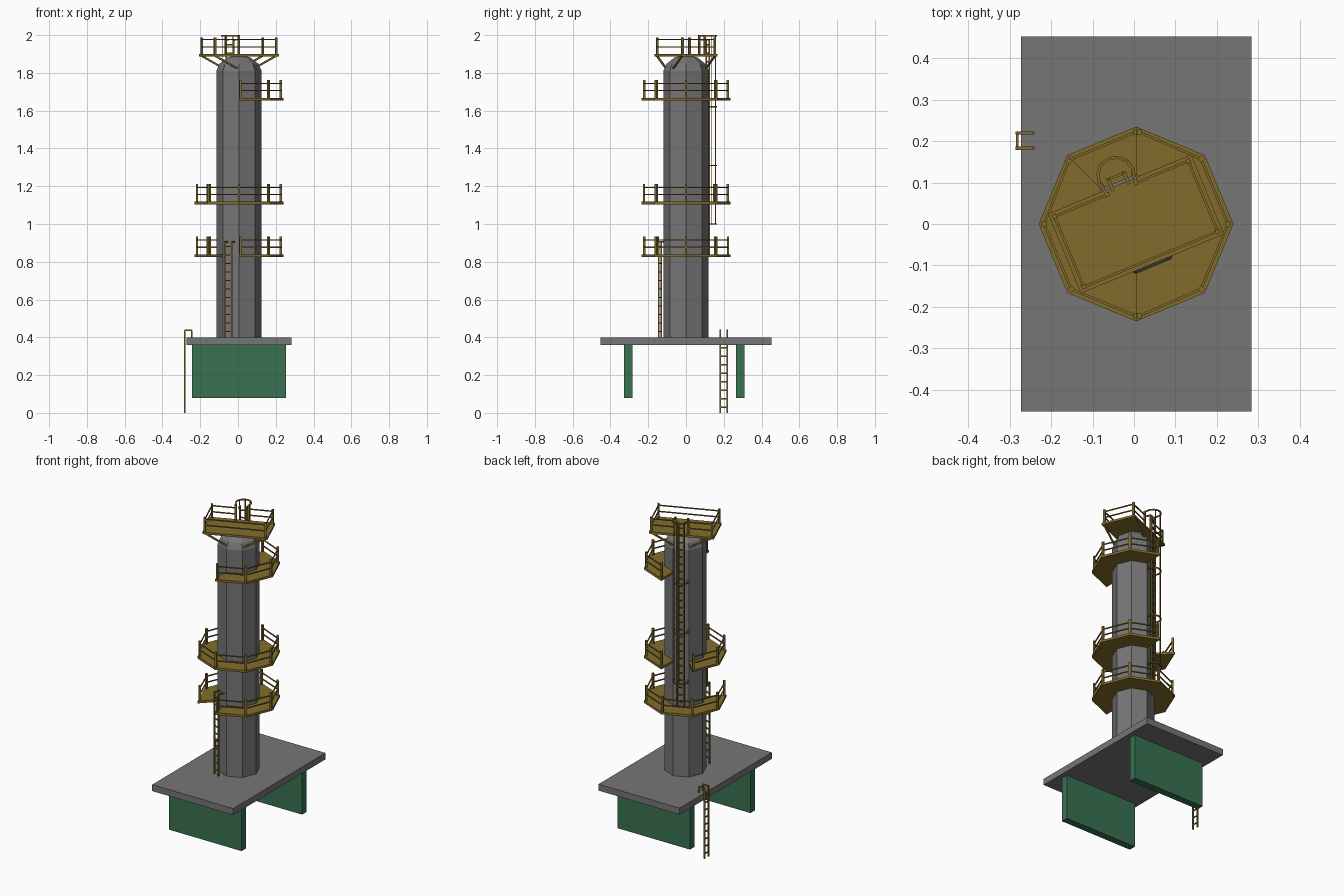
import bpy, bmesh, math
from mathutils import Vector, Matrix

if "Cube" in bpy.data.objects:
    bpy.data.objects.remove(bpy.data.objects["Cube"])

CX = 0.005                      # tower axis is slightly off centre in x


def material(name, rgb):
    m = bpy.data.materials.new(name)
    m.diffuse_color = (*rgb, 1)
    m.use_nodes = True
    m.node_tree.nodes["Principled BSDF"].inputs["Base Color"].default_value = m.diffuse_color
    return m


GREY = material("concrete grey", (0.18, 0.18, 0.185))
GOLD = material("ochre steel", (0.225, 0.152, 0.025))
GREEN = material("pier green", (0.04, 0.165, 0.082))


def finish(bm, name, mat):
    bmesh.ops.recalc_face_normals(bm, faces=bm.faces)
    me = bpy.data.meshes.new(name)
    bm.to_mesh(me)
    bm.free()
    me.materials.append(mat)
    ob = bpy.data.objects.new(name, me)
    bpy.context.collection.objects.link(ob)
    return ob


def prism(bm, pts, z0, z1):
    """Extrude a flat outline from z0 to z1."""
    f = bm.faces.new([bm.verts.new((x, y, z0)) for x, y in pts])
    r = bmesh.ops.extrude_face_region(bm, geom=[f])
    for v in r["geom"]:
        if isinstance(v, bmesh.types.BMVert):
            v.co.z = z1


def beam(bm, p, q, w, ref=None):
    """Square bar from p to q."""
    p, q = Vector(p), Vector(q)
    d = (q - p).normalized()
    ref = Vector(ref) if ref else (Vector((1, 0, 0)) if abs(d.z) > 0.9 else Vector((0, 0, 1)))
    s = d.cross(ref).normalized()
    t = d.cross(s)
    m = Matrix((s, t, d)).transposed().to_4x4()
    m.translation = (p + q) / 2
    bmesh.ops.create_cube(bm, size=1, matrix=m @ Matrix.Diagonal((w, w, (q - p).length, 1)))


def path(bm, pts, w):
    for a, b in zip(pts, pts[1:]):
        beam(bm, a, b, w)


def polar(r, deg, z=None):
    a = math.radians(deg)
    x, y = CX + r * math.cos(a), r * math.sin(a)
    return (x, y) if z is None else (x, y, z)


def frame(deg):
    """Local frame on the tower: u sideways, d outward along deg."""
    a = math.radians(deg)
    out, side = Vector((math.cos(a), math.sin(a), 0)), Vector((math.sin(a), -math.cos(a), 0))
    return lambda u, d, z: Vector((CX, 0, z)) + side * u + out * d


def box(name, x0, x1, y0, y1, z0, z1, mat):
    bm = bmesh.new()
    prism(bm, [(x0, y0), (x1, y0), (x1, y1), (x0, y1)], z0, z1)
    finish(bm, name, mat)


# base slab and the two piers
box("base_slab", -0.273, 0.284, -0.453, 0.453, 0.36, 0.40, GREY)
box("pier_front", -0.244, 0.254, -0.328, -0.284, 0.08, 0.36, GREEN)
box("pier_back", -0.244, 0.254, 0.266, 0.31, 0.08, 0.36, GREEN)

# eight-sided tower with domed top
bm = bmesh.new()
rings = [[bm.verts.new(polar(r, 45 * i, z)) for i in range(8)]
         for r, z in ((0.12, 0.4), (0.12, 1.81), (0.103, 1.848), (0.06, 1.882))]
tip = bm.verts.new((CX, 0, 1.896))
bm.faces.new(rings[0])
for a, b in zip(rings, rings[1:]):
    for i in range(8):
        j = (i + 1) % 8
        bm.faces.new((a[i], a[j], b[j], b[i]))
for i in range(8):
    bm.faces.new((rings[-1][i], rings[-1][(i + 1) % 8], tip))
finish(bm, "tower", GREY)


# ring platforms with posts and two rails
def platform(name, a0, a1, z):
    angs = list(range(a0, a1 + 1, 45))
    bm = bmesh.new()
    prism(bm, [polar(0.235, a) for a in angs] + [polar(0.118, a) for a in reversed(angs)], z - 0.014, z)
    finish(bm, name + "_deck", GOLD)
    bm = bmesh.new()
    posts = [a0 + 2] + angs[1:-1] + [a1 - 2]
    for a in posts:
        beam(bm, polar(0.222, a, z), polar(0.222, a, z + 0.094), 0.012, polar(1, a, 0))
    for h in (0.038, 0.076):
        path(bm, [polar(0.222, a, z + h) for a in posts], 0.006)
    finish(bm, name + "_railing", GOLD)


platform("lower_platform", -90, 225, 0.839)
platform("middle_platform", -225, 90, 1.118)
platform("upper_platform", -90, 90, 1.668)

# rectangular top platform, turned with the tower face
L = frame(112.5)
HX, HY, ZT = 0.187, 0.104, 1.90
bm = bmesh.new()
prism(bm, [L(u, d, 0)[:2] for u, d in ((-HX, -HY), (HX, -HY), (HX, HY), (-HX, HY))], ZT - 0.013, ZT)
finish(bm, "top_deck", GOLD)

bm = bmesh.new()
px, py, gap = HX - 0.012, HY - 0.012, 0.037
corners = [(gap, py), (px, py), (px, -py), (-px, -py), (-px, py), (-gap, py)]
for u, d in corners:
    top = 2.0 if abs(u) == gap else 1.988
    beam(bm, L(u, d, ZT), L(u, d, top), 0.011, L(1, 0, 0) - L(0, 0, 0))
for h in (0.038, 0.076):
    path(bm, [L(u, d, ZT + h) for u, d in corners], 0.006)
finish(bm, "top_railing", GOLD)

bm = bmesh.new()
for sx in (-1, 1):
    for sy in (-1, 1):
        beam(bm, L(sx * 0.178, sy * 0.094, ZT - 0.008), L(sx * 0.045, sy * 0.094, 1.822), 0.009)
finish(bm, "top_struts", GOLD)


# ladders: stiles that may hook over at the top, plus rungs
def ladder(name, at, z0, z1, hook=0.0, drop=0.0, half=0.02, rung_top=None):
    bm = bmesh.new()
    for s in (-half, half):
        pts = [at(s, 0, z0), at(s, 0, z1)]
        if hook:
            pts.append(at(s, -hook, z1))
        if drop:
            pts.append(at(s, -hook, z1 - drop))
        path(bm, pts, 0.008)
    z = z0 + 0.03
    while z < (rung_top or z1) - 0.01:
        beam(bm, at(-half, 0, z), at(half, 0, z), 0.006)
        z += 0.045
    finish(bm, name, GOLD)


F = frame(247.5)
ladder("ground_ladder", lambda u, d, z: Vector((-0.282 - d, 0.201 + u, z)),
       0.0, 0.437, 0.038, 0.04, 0.0185, 0.41)
ladder("lower_ladder", lambda u, d, z: F(u, 0.149 + d, z), 0.40, 0.906, 0.038)
ladder("upper_ladder", lambda u, d, z: L(u, 0.125 + d, z), 0.839, 1.975, 0.03, 0, 0.021)

# safety cage round the upper ladder
bm = bmesh.new()
arc = [(0.044 * math.cos(math.radians(a)), 0.127 + 0.044 * math.sin(math.radians(a)))
       for a in range(0, 181, 30)]
for z in (1.0, 1.31, 1.62, 1.996):
    end = 0.092 if z > 1.9 else 0.111
    path(bm, [L(u, d, z) for u, d in [(0.038, end)] + arc + [(-0.038, end)]], 0.007)
for a in (45, 90, 135):
    u, d = 0.043 * math.cos(math.radians(a)), 0.127 + 0.043 * math.sin(math.radians(a))
    beam(bm, L(u, d, 1.0), L(u, d, 1.998), 0.005)
finish(bm, "ladder_cage", GOLD)
